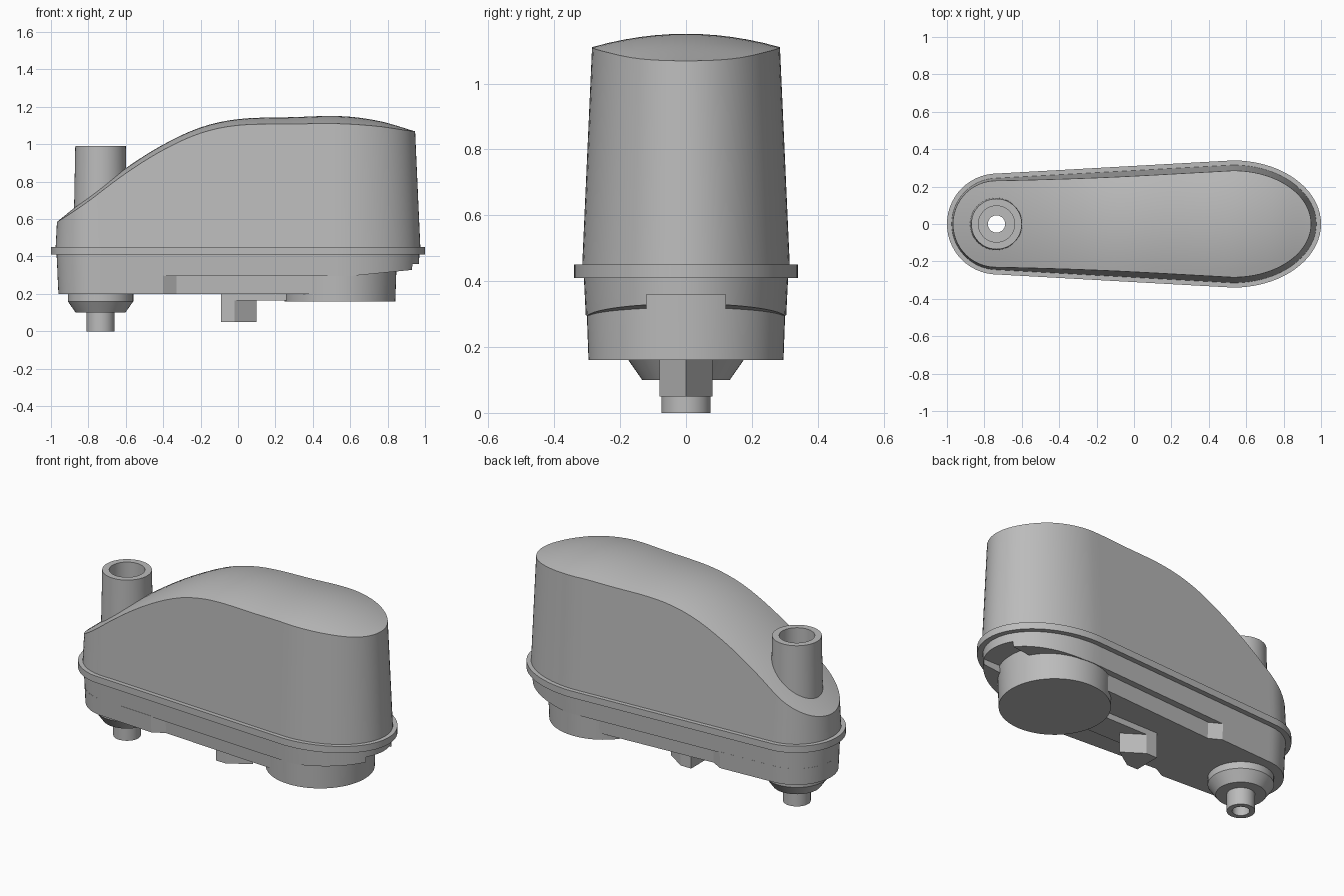
import bpy, bmesh, math

cube = bpy.data.objects.get("Cube")
if cube:
    bpy.data.objects.remove(cube, do_unlink=True)

grey = bpy.data.materials.new("plain_grey")
grey.use_nodes = True
grey.diffuse_color = (0.5, 0.5, 0.5, 1)
grey.node_tree.nodes["Principled BSDF"].inputs["Base Color"].default_value = (0.5, 0.5, 0.5, 1)

POST_X = -0.735   # axis of the hollow post
LEFT_X, LEFT_R = -0.73, 0.27
RIGHT_X, RIGHT_A, RIGHT_B = 0.53, 0.47, 0.34


def finish(name, bm, angle=30):
    bmesh.ops.remove_doubles(bm, verts=bm.verts, dist=0.0002)
    bmesh.ops.recalc_face_normals(bm, faces=bm.faces)
    mesh = bpy.data.meshes.new(name)
    bm.to_mesh(mesh)
    bm.free()
    mesh.materials.append(grey)
    ob = bpy.data.objects.new(name, mesh)
    bpy.context.collection.objects.link(ob)
    smooth(ob, angle)
    return ob


def smooth(ob, angle=30):
    bpy.ops.object.select_all(action='DESELECT')
    ob.select_set(True)
    bpy.context.view_layer.objects.active = ob
    bpy.ops.object.shade_smooth_by_angle(angle=math.radians(angle))


def cut(ob, cutter):
    mod = ob.modifiers.new("cut", 'BOOLEAN')
    mod.operation = 'DIFFERENCE'
    mod.solver = 'EXACT'
    mod.object = cutter
    bpy.context.view_layer.objects.active = ob
    bpy.ops.object.modifier_apply(modifier=mod.name)
    smooth(ob)


def station(s, d):
    """Half-outline point, s runs 0..1 left arc, 1..2 side, 2..3 right arc."""
    if s <= 1:
        t = s * math.pi / 2
        return LEFT_X - (LEFT_R - d) * math.cos(t), (LEFT_R - d) * math.sin(t)
    if s < 2:
        f = s - 1
        return LEFT_X + f * (RIGHT_X - LEFT_X), LEFT_R + f * (RIGHT_B - LEFT_R) - d
    t = (s - 2) * math.pi / 2
    return RIGHT_X + (RIGHT_A - d) * math.sin(t), (RIGHT_B - d) * math.cos(t)


STATIONS = ([i / 14 for i in range(14)] + [1 + i / 24 for i in range(24)]
            + [2 + i / 18 for i in range(19)])


def shell(name, z_low, z_high, inset, cols=12):
    """Solid over the outline with shaped lower and upper surfaces and drafted walls."""
    bm = bmesh.new()
    rows = []
    for s in STATIONS:
        loop = []
        for surf, order in ((z_low, 1), (z_high, -1)):
            x, y = station(s, inset(surf(0, 0)))
            x, y = station(s, inset(surf(x, y)))
            for j in range(cols + 1):
                v = order * y * (2 * j / cols - 1)
                loop.append(bm.verts.new((x, v, surf(x, v))))
        rows.append(loop)
    n = len(rows[0])
    for a, b in zip(rows, rows[1:]):
        for j in range(n):
            k = (j + 1) % n
            bm.faces.new((a[j], a[k], b[k], b[j]))
    return finish(name, bm)


def lathe(name, profile, cx, closed=False, seg=48):
    bm = bmesh.new()
    rings = [[bm.verts.new((cx + r * math.cos(2 * math.pi * i / seg),
                            r * math.sin(2 * math.pi * i / seg), z))
              for i in range(seg)] for r, z in profile]
    pairs = list(zip(rings, rings[1:]))
    if closed:
        pairs.append((rings[-1], rings[0]))
    else:
        bm.faces.new(rings[0])
        bm.faces.new(rings[-1])
    for a, b in pairs:
        for i in range(seg):
            k = (i + 1) % seg
            bm.faces.new((a[i], a[k], b[k], b[i]))
    return finish(name, bm)


def prism(name, low, high, z0, z1):
    bm = bmesh.new()
    a = [bm.verts.new((x, y, z0)) for x, y in low]
    b = [bm.verts.new((x, y, z1)) for x, y in high]
    bm.faces.new(a)
    bm.faces.new(b)
    for i in range(len(a)):
        k = (i + 1) % len(a)
        bm.faces.new((a[i], a[k], b[k], b[i]))
    return finish(name, bm)


def mirrored(half):
    return half + [(x, -y) for x, y in reversed(half) if abs(y) > 1e-6]


# Crowned top of the cover: ridge heights along x, falling away to the sides
RIDGE = [(-0.98, 0.575), (-0.8, 0.72), (-0.6, 0.872), (-0.4, 0.998), (-0.2, 1.09),
         (0, 1.134), (0.3, 1.145), (0.55, 1.15), (0.75, 1.125), (0.95, 1.068)]


def cover_top(x, y):
    x = min(max(x, RIDGE[0][0]), RIDGE[-1][0])
    i = next(k for k in range(len(RIDGE) - 1) if x <= RIDGE[k + 1][0])

    def slope(k):
        a, b = RIDGE[max(k - 1, 0)], RIDGE[min(k + 1, len(RIDGE) - 1)]
        return (b[1] - a[1]) / (b[0] - a[0])
    (x0, z0), (x1, z1) = RIDGE[i], RIDGE[i + 1]
    w = x1 - x0
    t = (x - x0) / w
    z = (z0 * (1 + 2 * t) * (1 - t) ** 2 + z1 * t * t * (3 - 2 * t)
         + w * t * (1 - t) * (slope(i) * (1 - t) - slope(i + 1) * t))
    return z - 0.5 * y * y


def lower_draft(z):
    return 0.03 + 0.05 * (0.41 - z)


cover = shell("cover", lambda x, y: 0.44, cover_top, lambda z: 0.025 + 0.045 * (z - 0.45))
flange = shell("flange", lambda x, y: 0.41, lambda x, y: 0.45, lambda z: 0, 2)
housing = shell("lower_housing", lambda x, y: 0.295 + 0.1 * max(0, x - 0.6),
                lambda x, y: 0.415, lower_draft)


# Bottom tray with a recess along each side
def tray_outline(d):
    half = [station(i / 14, d) for i in range(15)]
    for x, depth in ((-0.4, 0), (-0.33, 0.042), (0.45, 0.036)):
        half.append((x, station(1 + (x - LEFT_X) / (RIGHT_X - LEFT_X), d + depth)[1]))
    return mirrored(half)


tray = prism("bottom_tray", tray_outline(0.04), tray_outline(0.035), 0.2, 0.3)

# Notch in the end of the lower housing
notch = prism("notch_cutter", *[[(0.8, -0.12), (1.1, -0.12), (1.1, 0.12), (0.8, 0.12)]] * 2, 0.1, 0.36)
notch.hide_render = True
cut(housing, notch)

# Bore that lets the hollow post pass through
bore = lathe("bore_cutter", [(0.12, -0.1), (0.12, 1.3)], POST_X)
bore.hide_render = True
for part in (cover, flange, housing, tray):
    cut(part, bore)
for helper in (notch, bore):
    bpy.data.objects.remove(helper, do_unlink=True)

# Hollow post with its lower collar and spigot
lathe("hollow_post", [(0.075, 0), (0.075, 0.1), (0.133, 0.1), (0.175, 0.16), (0.175, 0.21),
                      (0.15, 0.21), (0.135, 0.99), (0.097, 0.99), (0.097, 0.45),
                      (0.046, 0.45), (0.046, 0)], POST_X, closed=True)

# Round drum under the wide end
lathe("drum", [(0.296, 0.16), (0.304, 0.38)], 0.545, seg=64)

# Pointed lug and the rib joining it to the drum
lug = mirrored([(0.1, 0), (-0.02, 0.08), (-0.09, 0.08)])
prism("pointed_lug", lug, lug, 0.05, 0.21)
rib = mirrored([(-0.02, 0.08), (0.35, 0.08)])
prism("rib", rib, rib, 0.165, 0.21)
